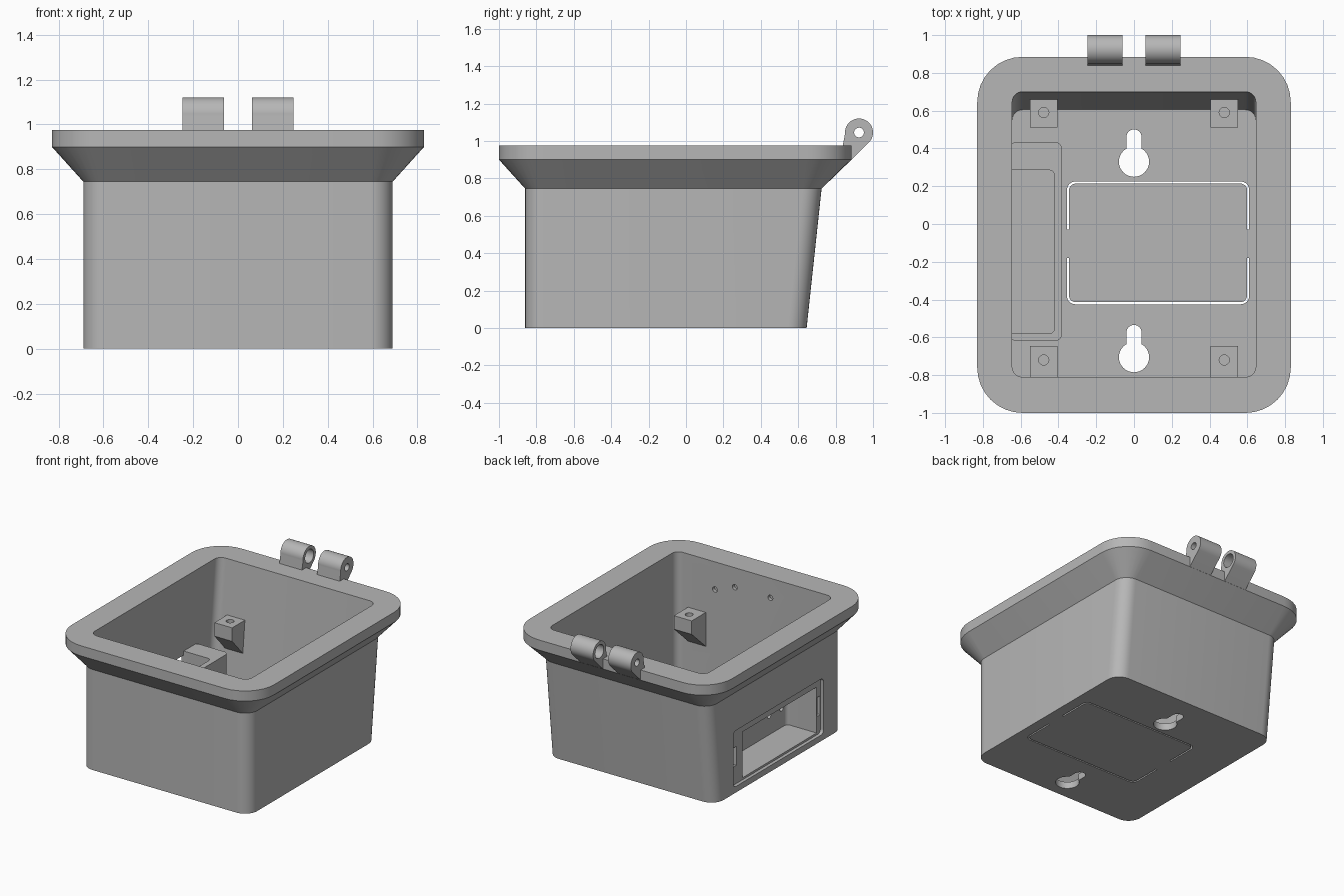
import bpy, bmesh, math

cube = bpy.data.objects.get("Cube")
if cube:
    bpy.data.objects.remove(cube, do_unlink=True)

grey = bpy.data.materials.new("plain_grey")
grey.use_nodes = True
grey.diffuse_color = (0.47, 0.47, 0.47, 1)
grey.node_tree.nodes["Principled BSDF"].inputs["Base Color"].default_value = (0.47, 0.47, 0.47, 1)


def arc(cx, cy, r, start, end, n):
    return [(cx + r * math.cos(math.radians(start + (end - start) * i / n)),
             cy + r * math.sin(math.radians(start + (end - start) * i / n)))
            for i in range(n + 1)]


def circle(cx, cy, r, n=32):
    return arc(cx, cy, r, 0, 360, n)[:-1]


def rounded(x0, x1, y0, y1, r, n=8):
    return (arc(x1 - r, y1 - r, r, 0, 90, n) + arc(x0 + r, y1 - r, r, 90, 180, n)
            + arc(x0 + r, y0 + r, r, 180, 270, n) + arc(x1 - r, y0 + r, r, 270, 360, n))


def loft(name, sections, axis="z"):
    """Skin closed 2D outlines placed at positions along an axis."""
    place = {"x": lambda u, v, a: (a, u, v),
             "y": lambda u, v, a: (u, a, v),
             "z": lambda u, v, a: (u, v, a)}[axis]
    bm = bmesh.new()
    rings = [[bm.verts.new(place(u, v, a)) for u, v in pts] for a, pts in sections]
    for low, high in zip(rings, rings[1:]):
        for i in range(len(low)):
            j = (i + 1) % len(low)
            bm.faces.new((low[i], low[j], high[j], high[i]))
    bm.faces.new(rings[0])
    bm.faces.new(rings[-1])
    bmesh.ops.recalc_face_normals(bm, faces=bm.faces)
    mesh = bpy.data.meshes.new(name)
    bm.to_mesh(mesh)
    bm.free()
    mesh.materials.append(grey)
    obj = bpy.data.objects.new(name, mesh)
    bpy.context.collection.objects.link(obj)
    return obj


def prism(name, pts, a, b, axis="z"):
    return loft(name, [(a, pts), (b, pts)], axis)


def box(name, x0, x1, y0, y1, z0, z1):
    return prism(name, [(x0, y0), (x1, y0), (x1, y1), (x0, y1)], z0, z1)


def cut(obj, *cutters):
    """Subtract the cutters and remove them."""
    bpy.context.view_layer.objects.active = obj
    for cutter in cutters:
        cutter.hide_render = True
        mod = obj.modifiers.new("cut", "BOOLEAN")
        mod.operation = "DIFFERENCE"
        mod.solver = "EXACT"
        mod.object = cutter
        bpy.ops.object.modifier_apply(modifier=mod.name)
        bpy.data.objects.remove(cutter, do_unlink=True)


def finish(obj):
    bpy.ops.object.select_all(action="DESELECT")
    obj.select_set(True)
    bpy.context.view_layer.objects.active = obj
    bpy.ops.object.shade_smooth_by_angle(angle=math.radians(30))


FLOOR = 0.05

# Housing: tapered body, flared collar and flat rim
body_top = rounded(-0.69, 0.69, -0.86, 0.725, 0.1)
rim = rounded(-0.83, 0.83, -1.0, 0.885, 0.24)
housing = loft("housing", [(0, rounded(-0.69, 0.69, -0.86, 0.645, 0.1)),
                           (0.745, body_top), (0.9, rim), (0.975, rim)])

# Open cavity with a sloped back wall
cut(housing, loft("cavity", [(FLOOR, rounded(-0.645, 0.645, -0.81, 0.605, 0.055)),
                             (0.975, rounded(-0.645, 0.645, -0.81, 0.70, 0.055)),
                             (1.1, rounded(-0.645, 0.645, -0.81, 0.70, 0.055))]))

# Keyhole mounting slots in the floor
for y in (0.33, -0.705):
    cut(housing, prism("keyhole", circle(0, y, 0.08), -0.1, 0.2))
    cut(housing, prism("keyslot", rounded(-0.04, 0.04, y, y + 0.17, 0.039), -0.1, 0.2))

# Knock-out panel: a thin slit loop held by two bridges
slit = prism("slit", rounded(-0.355, 0.61, -0.425, 0.225, 0.045), -0.1, 0.1)
cut(slit, prism("slit_core", rounded(-0.344, 0.599, -0.414, 0.214, 0.036), -0.2, 0.2),
    box("bridge", -0.5, 0.8, -0.18, -0.03, -0.3, 0.3))
cut(housing, slit)

# Hatch recess, window and clip notches in the side wall
cut(housing,
    prism("hatch_recess", rounded(-0.625, 0.43, 0.045, 0.46, 0.03), -0.8, -0.665, "x"),
    box("hatch_window", -0.8, -0.6, -0.58, 0.285, 0.06, 0.40))

# Small blind holes high in the front wall
for x, z in ((0.33, 0.77), (0.167, 0.83), (-0.125, 0.83)):
    cut(housing, prism("blind_hole", circle(x, z, 0.02, 20), -0.835, -0.75, "y"))

# Side compartment, open above and towards the hatch
compartment = prism("side_compartment", rounded(-0.66, -0.38, -0.62, 0.435, 0.04), 0.03, 0.43)
cut(compartment,
    prism("compartment_hollow", rounded(-0.8, -0.42, -0.58, 0.285, 0.03), 0.06, 0.6))
for y in (-0.375, -0.52):
    cut(compartment, prism("cable_hole", circle(y, 0.2, 0.02, 20), -0.5, -0.3, "x"))

for y0, y1 in ((0.36, 0.425), (-0.622, -0.585)):
    for part in (housing, compartment):
        cut(part, box("clip_notch", -0.7, -0.625, y0, y1, 0.18, 0.32))

finish(housing)
finish(compartment)

# Screw bosses tapering down into the walls
for side, x in (("left", 0.478), ("right", -0.478)):
    for end, wall, inner, hole in (("back", 0.665, 0.51, 0.59), ("front", -0.83, -0.645, -0.72)):
        profile = [(wall, 0.58), (inner, 0.58), (inner, 0.48), (wall, 0.31)]
        boss = prism(f"{end}_{side}_boss", profile, x - 0.073, x + 0.073, "x")
        cut(boss, prism("screw_hole", circle(x, hole, 0.027, 24), 0.48, 0.7))
        finish(boss)

# Hinge knuckles with a pin hole and a wider recess on the inner face
knuckle = arc(0.925, 1.045, 0.075, -45, 185, 32) + [(0.838, 0.975), (0.838, 0.92), (0.883, 0.899)]
for side, s in (("left", 1), ("right", -1)):
    hinge = prism(f"{side}_hinge_knuckle", knuckle, s * 0.062, s * 0.247, "x")
    cut(hinge, prism("pin_hole", circle(0.925, 1.045, 0.026), s * 0.01, s * 0.3, "x"),
        prism("pin_recess", circle(0.925, 1.045, 0.05), s * 0.01, s * 0.13, "x"))
    finish(hinge)
